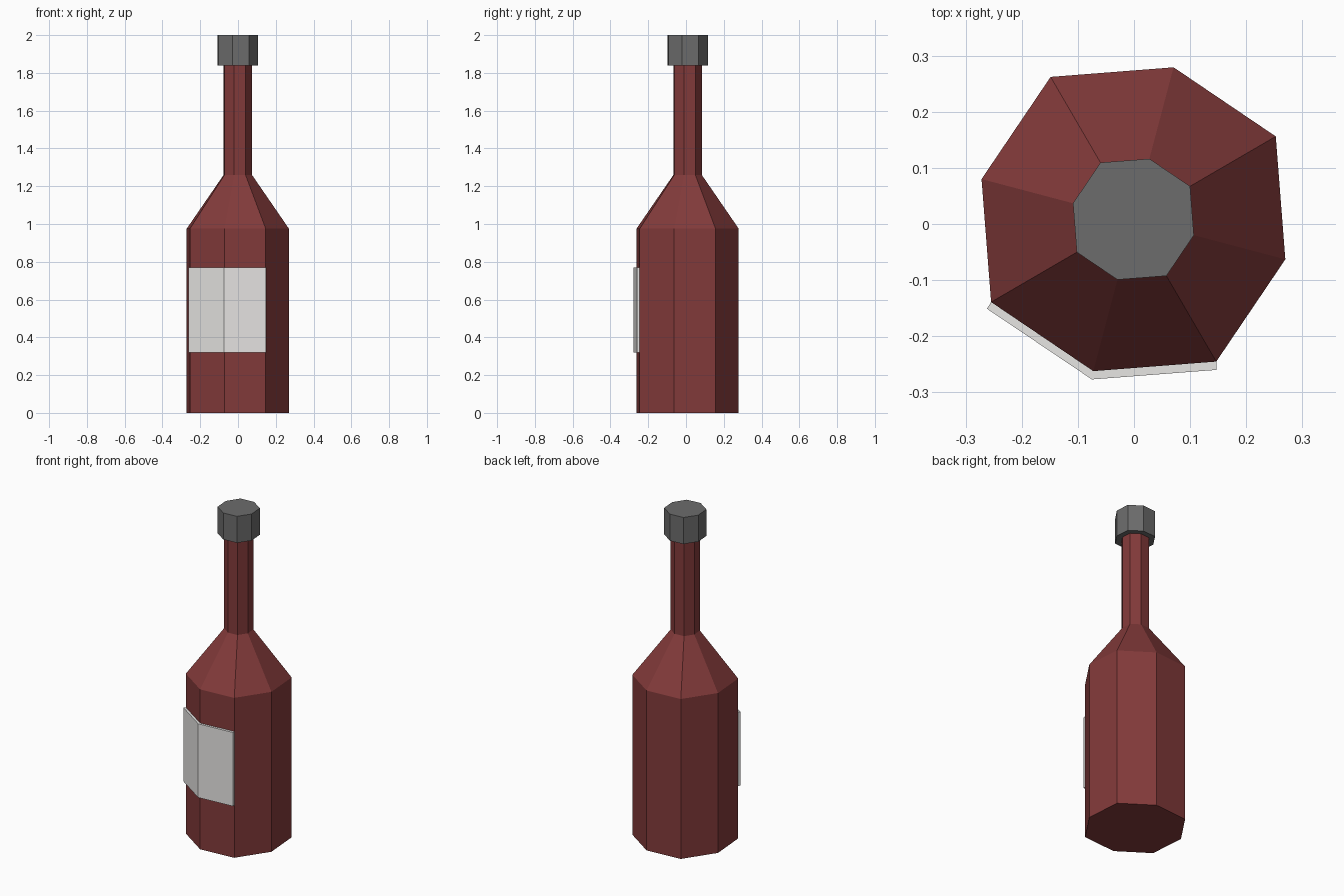
import bpy, bmesh, math

if "Cube" in bpy.data.objects:
    bpy.data.objects.remove(bpy.data.objects["Cube"])

CX, CY = -0.001, 0.0085


def material(name, rgb):
    m = bpy.data.materials.new(name)
    m.diffuse_color = (*rgb, 1.0)
    m.use_nodes = True
    m.node_tree.nodes["Principled BSDF"].inputs["Base Color"].default_value = m.diffuse_color
    return m


def corner(i, scale=1.0):
    # slightly uneven octagon: alternating radii
    a = math.radians(75.2 + 45 * i)
    r = (0.28 if i % 2 == 0 else 0.2935) * scale
    return CX + r * math.cos(a), CY + r * math.sin(a)


def finish(bm, name, mat):
    bmesh.ops.recalc_face_normals(bm, faces=bm.faces)
    me = bpy.data.meshes.new(name)
    bm.to_mesh(me)
    bm.free()
    me.materials.append(mat)
    ob = bpy.data.objects.new(name, me)
    bpy.context.collection.objects.link(ob)
    return ob


def loft(name, profile, mat):
    # stack octagon rings given as (scale, z), capped at both ends
    bm = bmesh.new()
    rings = [[bm.verts.new((*corner(i, s), z)) for i in range(8)] for s, z in profile]
    for lo, hi in zip(rings, rings[1:]):
        for i in range(8):
            j = (i + 1) % 8
            bm.faces.new((lo[i], lo[j], hi[j], hi[i]))
    bm.faces.new(rings[0])
    bm.faces.new(rings[-1])
    return finish(bm, name, mat)


red = material("dark red glass", (0.227, 0.043, 0.043))
grey = material("dark grey cap", (0.15, 0.15, 0.15))
paper = material("light grey paper", (0.8, 0.79, 0.775))

# bottle: body, shoulder and neck
loft("bottle", [(1, 0), (1, 0.975), (0.277, 1.26), (0.277, 1.84)], red)

# cap
loft("cap", [(0.398, 1.838), (0.398, 2.0)], grey)

# label: folded plate wrapped over two front sides
inner = [corner(i) for i in (3, 4, 5)]
outer = [(-0.262, -0.151), (-0.075, -0.277), (0.147, -0.26)]
outline = inner + outer[::-1]
bm = bmesh.new()
low = [bm.verts.new((x, y, 0.32)) for x, y in outline]
high = [bm.verts.new((x, y, 0.77)) for x, y in outline]
for i in range(6):
    j = (i + 1) % 6
    bm.faces.new((low[i], low[j], high[j], high[i]))
for ring in (low, high):
    bm.faces.new((ring[0], ring[1], ring[4], ring[5]))
    bm.faces.new((ring[1], ring[2], ring[3], ring[4]))
finish(bm, "label", paper)
